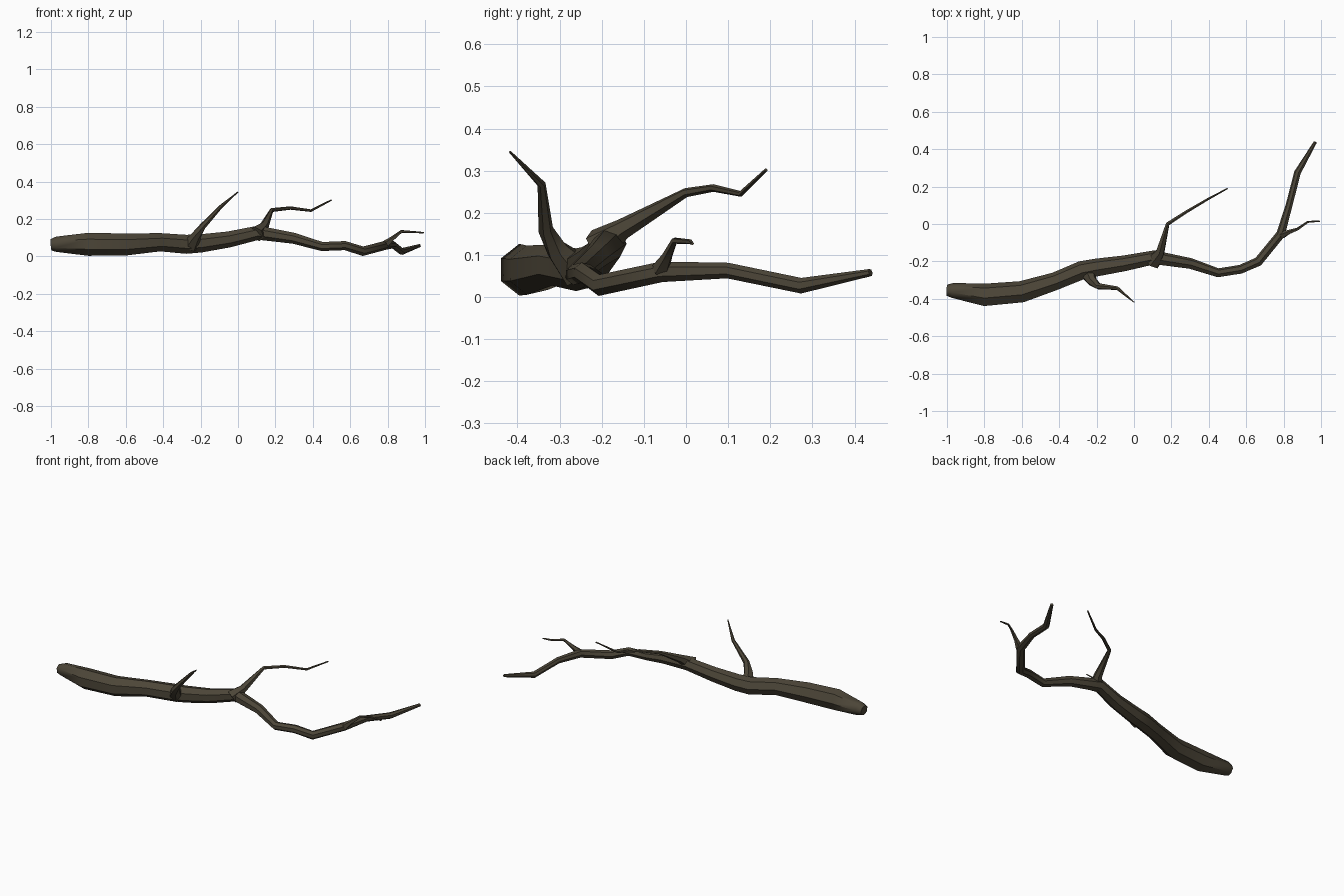
import bpy, bmesh, math
from mathutils import Vector

bark = bpy.data.materials.new("dark bark")
bark.diffuse_color = (0.072, 0.06, 0.039, 1)


def limb(name, path, sides):
    """Tapering tube through (x, y, z, radius) points, capped at both ends."""
    bm = bmesh.new()
    pts = [Vector(p[:3]) for p in path]
    rings = []
    for i, p in enumerate(pts):
        before = (p - pts[i - 1]).normalized() if i else Vector()
        after = (pts[i + 1] - p).normalized() if i < len(pts) - 1 else Vector()
        t = (before + after).normalized()
        side = t.cross(Vector((0, 0, 1))).normalized()
        up = side.cross(t)
        ring = []
        for k in range(sides):
            a = 2 * math.pi * (k + 0.5) / sides
            ring.append(bm.verts.new(p + path[i][3] * (side * math.cos(a) + up * math.sin(a))))
        rings.append(ring)
    for r0, r1 in zip(rings, rings[1:]):
        for k in range(sides):
            n = (k + 1) % sides
            bm.faces.new((r0[k], r0[n], r1[n], r1[k]))
    bm.faces.new(rings[0])
    bm.faces.new(rings[-1])
    bmesh.ops.recalc_face_normals(bm, faces=bm.faces[:])
    me = bpy.data.meshes.new(name)
    bm.to_mesh(me)
    bm.free()
    me.materials.append(bark)
    ob = bpy.data.objects.new(name, me)
    bpy.context.collection.objects.link(ob)
    bpy.context.view_layer.objects.active = ob
    bpy.ops.object.select_all(action='DESELECT')
    ob.select_set(True)
    bpy.ops.object.shade_smooth_by_angle(angle=math.radians(50))
    return ob


# Main stem, from thick broken end to curved tip
limb("main_stem", [
    (-1.00, -0.355, 0.062, 0.031), (-0.97, -0.357, 0.065, 0.042),
    (-0.80, -0.382, 0.065, 0.063), (-0.60, -0.365, 0.064, 0.060),
    (-0.42, -0.308, 0.076, 0.050), (-0.28, -0.250, 0.065, 0.052),
    (-0.20, -0.235, 0.070, 0.050), (-0.05, -0.212, 0.091, 0.044),
    (0.11, -0.180, 0.127, 0.039), (0.30, -0.212, 0.097, 0.030),
    (0.45, -0.262, 0.053, 0.025), (0.57, -0.243, 0.058, 0.025),
    (0.665, -0.202, 0.028, 0.026), (0.785, -0.055, 0.060, 0.025),
    (0.83, 0.10, 0.063, 0.019), (0.875, 0.275, 0.027, 0.019),
    (0.97, 0.438, 0.058, 0.009)], 7)

# Long side branch
limb("long_branch", [
    (0.10, -0.205, 0.12, 0.045), (0.14, -0.15, 0.162, 0.025),
    (0.18, 0.0, 0.248, 0.011), (0.28, 0.065, 0.259, 0.009),
    (0.39, 0.13, 0.245, 0.007), (0.50, 0.19, 0.302, 0.004)], 6)

# Upright short branch
limb("upright_branch", [
    (-0.25, -0.255, 0.06, 0.045), (-0.225, -0.305, 0.11, 0.028),
    (-0.19, -0.333, 0.16, 0.018), (-0.09, -0.343, 0.268, 0.010),
    (0.0, -0.418, 0.345, 0.003)], 6)

# Small twig near the tip
limb("tip_twig", [
    (0.79, -0.06, 0.065, 0.022), (0.825, -0.045, 0.095, 0.013),
    (0.875, -0.027, 0.134, 0.008), (0.93, 0.011, 0.131, 0.006),
    (0.993, 0.015, 0.127, 0.004)], 5)
